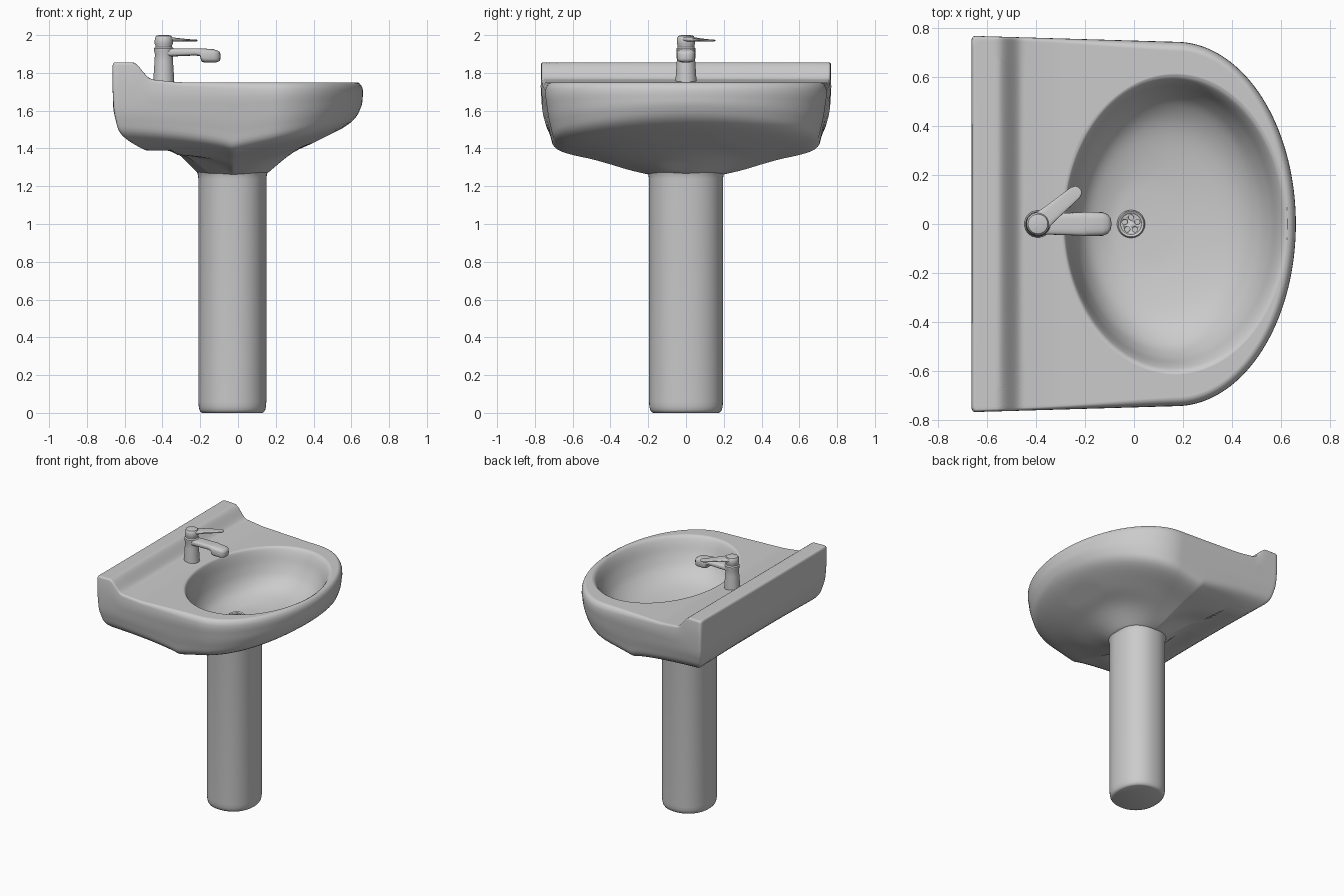
import bpy, bmesh, math
from mathutils import Vector

if "Cube" in bpy.data.objects:
    bpy.data.objects.remove(bpy.data.objects["Cube"])


def finish(name, bm, angle=40):
    bmesh.ops.recalc_face_normals(bm, faces=bm.faces)
    me = bpy.data.meshes.new(name)
    bm.to_mesh(me)
    bm.free()
    ob = bpy.data.objects.new(name, me)
    bpy.context.collection.objects.link(ob)
    bpy.ops.object.select_all(action='DESELECT')
    ob.select_set(True)
    bpy.context.view_layer.objects.active = ob
    bpy.ops.object.shade_smooth_by_angle(angle=math.radians(angle))
    return ob


def loft(name, rings, angle=40):
    """Skin closed rings of equal length and cap both ends."""
    bm = bmesh.new()
    vs = [[bm.verts.new(p) for p in r] for r in rings]
    for a, b in zip(vs, vs[1:]):
        for i in range(len(a)):
            j = (i + 1) % len(a)
            bm.faces.new((a[i], a[j], b[j], b[i]))
    bm.faces.new(vs[0])
    bm.faces.new(vs[-1])
    return finish(name, bm, angle)


def spline(pts, n):
    """Catmull-Rom samples through the points."""
    p = [Vector(q) for q in pts]
    p = [2 * p[0] - p[1]] + p + [2 * p[-1] - p[-2]]
    out = []
    for k in range(1, len(p) - 2):
        a, b, c, d = p[k - 1:k + 3]
        for s in range(n):
            t = s / n
            out.append(0.5 * (2 * b + (c - a) * t + (2 * a - 5 * b + 4 * c - d) * t * t
                              + (3 * b - a - 3 * c + d) * t ** 3))
    return out + [p[-2]]


def smooth(a, b, x):
    t = min(1, max(0, (x - a) / (b - a)))
    return t * t * (3 - 2 * t)


def oval(cx, cy, rx, ry, z, n=48, e=1.0):
    pts = []
    for i in range(n):
        t = 2 * math.pi * i / n
        c, s = math.cos(t), math.sin(t)
        pts.append((cx + rx * math.copysign(abs(c) ** e, c),
                    cy + ry * math.copysign(abs(s) ** e, s), z))
    return pts


# basin outline: half ellipse front, straight sides, square back, mirrored in y
half = [(0.17 + 0.492 * math.cos(t), 0.745 * math.sin(t))
        for t in [i * math.pi / 80 for i in range(40)]]
half += [(0.17 - 0.82 * i / 44, 0.745 + 0.024 * i / 44) for i in range(45)]
half += [(-0.659, 0.766)]
half += [(-0.664, 0.755 * (1 - i / 24)) for i in range(25)]
outline = half + [(x, -y) for x, y in reversed(half[1:-1])]

# underside profiles: (fraction from pedestal to outline, height)
BACK = [(0, 1.26), (.31, 1.39), (.64, 1.395), (.90, 1.49), (.98, 1.58), (1, 1.67)]
SIDE = [(0, 1.26), (.2, 1.285), (.5, 1.335), (.87, 1.39), (.945, 1.49), (1, 1.67)]
FRONT = [(0, 1.26), (.29, 1.38), (.59, 1.45), (.88, 1.54), (.98, 1.62), (1, 1.69)]
BOWL = spline([(1.03, 1.75), (1.0, 1.738), (.965, 1.70), (.91, 1.62), (.82, 1.54),
               (.65, 1.475), (.35, 1.435), (.1, 1.425)], 4)
PX, TOP, DECK = -0.03, 1.75, 36


def bowl_point(th, s, z):
    cx = 0.165 * s - 0.01 * (1 - s)
    return Vector((cx + 0.445 * s * math.cos(th), 0.595 * s * math.sin(th), z))


def column(x, y):
    """One strip of the basin from the pedestal, over the rim, to the drain."""
    a = math.atan2(y, x - PX)
    c = math.cos(a)
    w = abs(c) if c > 0 else abs(c) ** 0.7
    end = FRONT if c > 0 else BACK
    prof = [(w * e[0] + (1 - w) * s[0], w * e[1] + (1 - w) * s[1]) for e, s in zip(end, SIDE)]
    q = Vector((PX + 0.175 * c, 0.19 * math.sin(a), 0))
    p = Vector((x, y, 0))
    pts = []
    for t, z in spline(prof, 5):
        v = q.lerp(p, t)
        if v.x < -0.2:
            z = max(z, min(1.39, 1.26 + (-0.2 - v.x) * 0.87))
        elif v.x > 0.15:
            z = max(z, min(1.26 + (v.x - 0.15) * 0.8, 1.38 + (v.x - 0.3) * 0.5))
        pts.append(Vector((v.x, v.y, z)))
    # rounded outer rim
    th = math.atan2(y / 0.595, (x - 0.165) / 0.445)
    b = bowl_point(th, 1.03, TOP)
    d = (Vector((b.x, b.y, 0)) - p).normalized()
    r = 0.015 + 0.02 * smooth(-0.5, 0.2, x)
    for k in range(1, 7):
        g = k * math.pi / 12
        v = p + d * r * (1 - math.cos(g))
        pts.append(Vector((v.x, v.y, TOP - 1.5 * r * (1 - math.sin(g)))))
    # deck, then bowl
    last = pts[-1]
    pts += [last.lerp(b, k / DECK) for k in range(1, DECK)]
    lip = len(pts)
    pts += [bowl_point(th, s, z) for s, z in BOWL]
    # raised back ledge
    for v in pts[:lip]:
        lift = 0.088 * (1 - smooth(-0.56, -0.455, v.x)) + 0.018 * (1 - smooth(-0.52, -0.28, v.x))
        v.z += lift * smooth(1.62, 1.72, v.z)
    return pts


cols = [column(x, y) for x, y in outline]
loft("basin", list(zip(*cols)), 50)

# pedestal
loft("pedestal", [oval(PX, 0, 0.18 * s, 0.196 * s, z, 64, 0.9) for s, z in
                  [(.88, 0), (.93, .004), (.97, .017), (.99, .035), (1, .06), (1, 1.24),
                   (1.02, 1.265), (1.1, 1.30)]])

# tap body
FX = -0.393
loft("tap_body", [oval(FX, 0, r, r, z) for r, z in
                  [(.056, 1.74), (.055, 1.77), (.049, 1.86), (.047, 1.90), (.051, 1.915),
                   (.051, 1.93), (.044, 1.938), (.044, 1.945), (.049, 1.955), (.047, 1.985),
                   (.04, 1.996), (.025, 2.0)]])


def bar(name, sections, ang=0.0):
    """Rounded bar from (distance, half width, low, high), turned about the tap axis."""
    rings = []
    for d, w, lo, hi in sections:
        ring = []
        for y, z, _ in oval(0, (lo + hi) / 2, w, (hi - lo) / 2, 0, 32, 0.6):
            ring.append((FX + d * math.cos(ang) - y * math.sin(ang),
                         d * math.sin(ang) + y * math.cos(ang), z))
        rings.append(ring)
    return loft(name, rings, 60)


bar("tap_spout", [(0, .042, 1.885, 1.93), (.17, .047, 1.892, 1.93), (.192, .049, 1.888, 1.93),
                  (.2, .05, 1.86, 1.93), (.215, .05, 1.855, 1.929), (.265, .048, 1.855, 1.925),
                  (.285, .04, 1.857, 1.918), (.297, .025, 1.864, 1.91), (.3, .01, 1.875, 1.9)])
bar("tap_lever", [(-.03, .03, 1.97, 1.992), (0, .044, 1.965, 1.995), (.06, .036, 1.966, 1.987),
                  (.15, .031, 1.967, 1.979), (.2, .028, 1.966, 1.977), (.218, .02, 1.967, 1.976),
                  (.225, .008, 1.969, 1.974)], math.radians(40))

# drain plate with five holes
DX, DZ = -0.012, 1.425
drain = loft("drain", [oval(DX, 0, r, r, DZ + z) for r, z in
                       [(.05, -.03), (.057, -.005), (.057, .008), (.052, .014), (.046, .012), (.043, .009)]])
bm = bmesh.new()
for k in range(5):
    t = math.radians(90 + 72 * k)
    hole = bmesh.ops.create_cone(bm, cap_ends=True, segments=20, radius1=.011, radius2=.011, depth=.04)
    bmesh.ops.translate(bm, verts=hole["verts"],
                        vec=(DX + .027 * math.cos(t), .027 * math.sin(t), DZ + .015))
cutter = finish("drain_hole_cutter", bm)
cutter.hide_render = True
cutter.hide_set(True)
mod = drain.modifiers.new("holes", 'BOOLEAN')
mod.object = cutter
mod.operation = 'DIFFERENCE'
